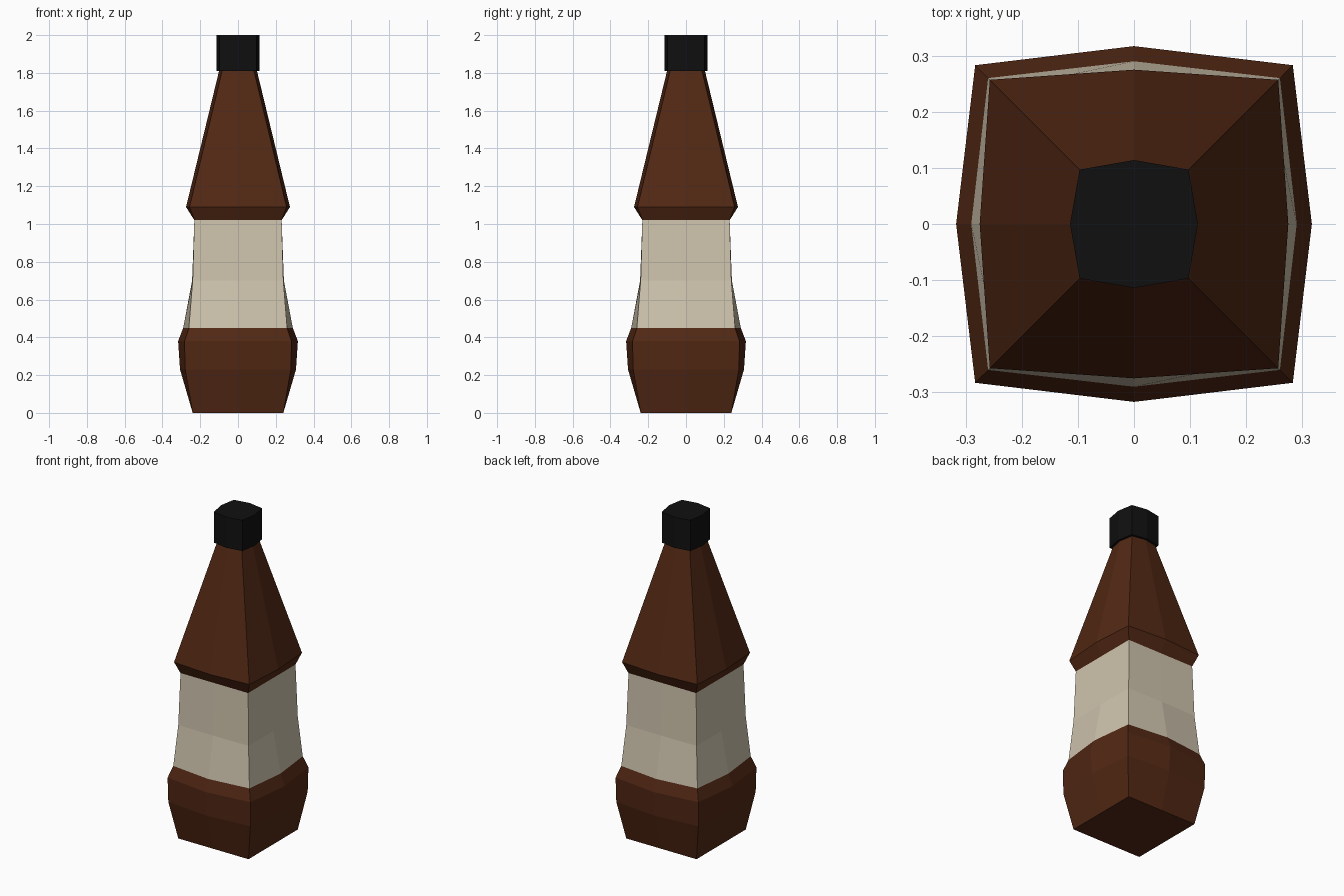
import bpy, bmesh

if "Cube" in bpy.data.objects:
    bpy.data.objects.remove(bpy.data.objects["Cube"])


def material(name, rgb):
    m = bpy.data.materials.new(name)
    m.diffuse_color = (*rgb, 1)
    m.use_nodes = True
    m.node_tree.nodes["Principled BSDF"].inputs["Base Color"].default_value = m.diffuse_color
    return m


def loft(name, rings, mat, bottom=False, top=False):
    """Stack eight-sided rings given as (z, corner, middle of side)."""
    bm = bmesh.new()
    loops = []
    for z, c, m in rings:
        points = [(c, -c), (m, 0), (c, c), (0, m),
                  (-c, c), (-m, 0), (-c, -c), (0, -m)]
        loops.append([bm.verts.new((x, y, z)) for x, y in points])
    for low, high in zip(loops, loops[1:]):
        for i in range(8):
            j = (i + 1) % 8
            bm.faces.new((low[i], low[j], high[j], high[i]))
    if bottom:
        bm.faces.new(loops[0][::-1])
    if top:
        bm.faces.new(loops[-1])
    mesh = bpy.data.meshes.new(name)
    bm.to_mesh(mesh)
    bm.free()
    mesh.materials.append(mat)
    obj = bpy.data.objects.new(name, mesh)
    bpy.context.collection.objects.link(obj)
    return obj


glass = material("brown_glass", (0.085, 0.021, 0.007))
paper = material("cream_paper", (0.62, 0.55, 0.42))
black = material("black_plastic", (0.005, 0.005, 0.005))

# Rings shared between neighbouring parts
label_low = (0.45, 0.26, 0.29)
label_high = (1.02, 0.231, 0.231)

# Bulging foot with a square base
loft("bottle_base", [(0, 0.24, 0.24), (0.23, 0.28, 0.307),
                     (0.38, 0.283, 0.317), label_low], glass, bottom=True)

# Label wrapped round the waist
loft("label", [label_low, (0.70, 0.24, 0.243), label_high], paper)

# Shoulder lip and tapering neck
loft("bottle_neck", [label_high, (1.09, 0.257, 0.275),
                     (1.82, 0.082, 0.098)], glass)

# Screw cap
loft("cap", [(1.81, 0.097, 0.114), (2.0, 0.097, 0.114)], black,
     bottom=True, top=True)
